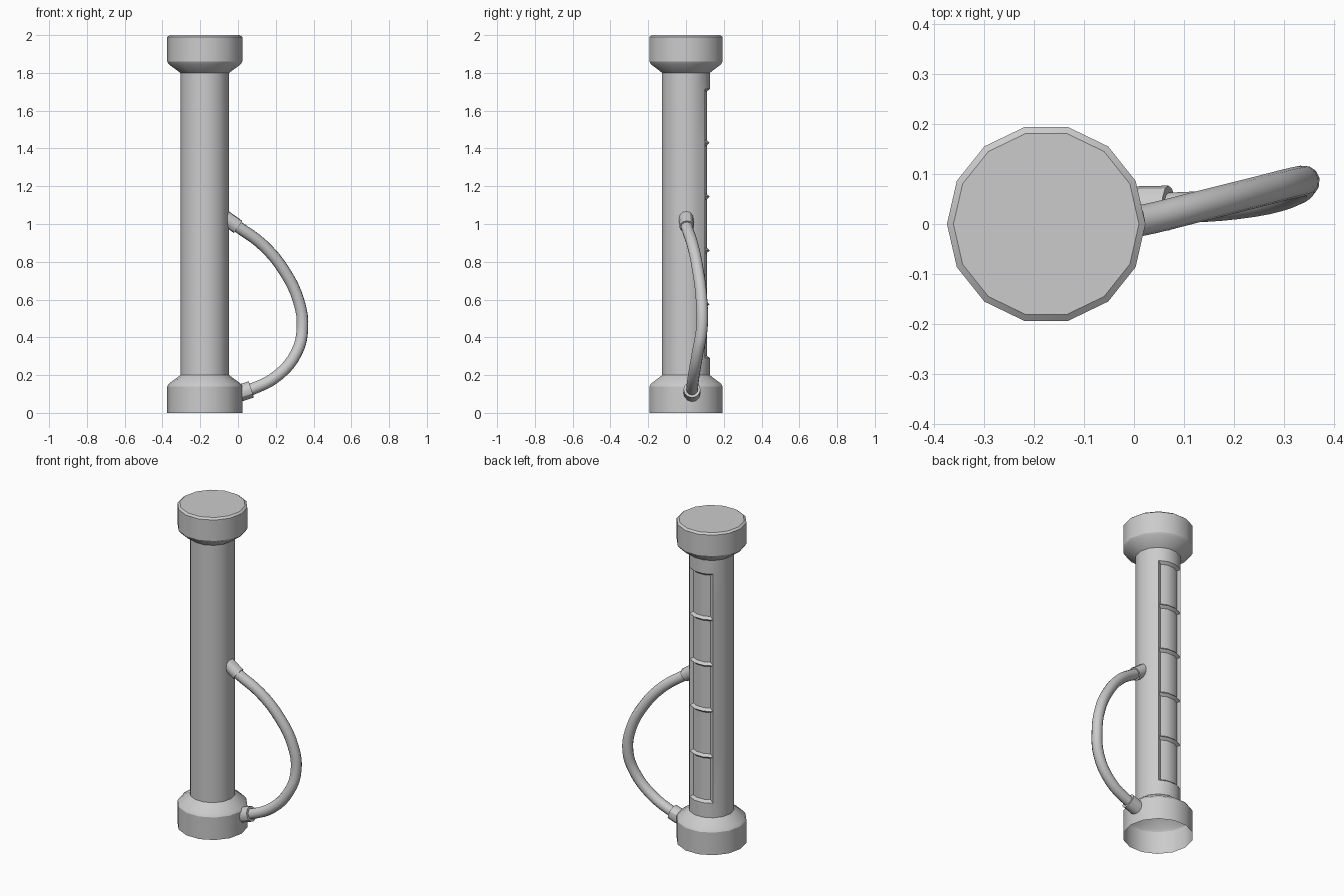
import bpy, bmesh
from math import pi, cos, sin
from mathutils import Vector

if "Cube" in bpy.data.objects:
    bpy.data.objects.remove(bpy.data.objects["Cube"])

CX, SIDES = -0.176, 14


def add_mesh(name, bm):
    bmesh.ops.recalc_face_normals(bm, faces=bm.faces)
    mesh = bpy.data.meshes.new(name)
    bm.to_mesh(mesh)
    bm.free()
    obj = bpy.data.objects.new(name, mesh)
    bpy.context.collection.objects.link(obj)
    bpy.ops.object.select_all(action='DESELECT')
    obj.select_set(True)
    bpy.context.view_layer.objects.active = obj
    bpy.ops.object.shade_smooth_by_angle()
    return obj


# Column with flared base (open underneath) and cap, lathed from one profile
panel_z = [0.29 + 0.285 * i for i in range(6)]
profile = ([(0.199, 0), (0.199, 0.14), (0.19, 0.155), (0.129, 0.2)]
           + [(0.129, z) for z in panel_z]
           + [(0.129, 1.8), (0.19, 1.845), (0.199, 1.86), (0.199, 1.99), (0.186, 2.0)])
bm = bmesh.new()
rings = [[bm.verts.new((CX + r * cos(2 * pi * i / SIDES), r * sin(2 * pi * i / SIDES), z))
          for i in range(SIDES)] for r, z in profile]
panels = [[] for _ in range(5)]
for k in range(len(rings) - 1):
    for i in range(SIDES):
        j = (i + 1) % SIDES
        face = bm.faces.new((rings[k][i], rings[k][j], rings[k + 1][j], rings[k + 1][i]))
        if 4 <= k < 9 and 2 <= i <= 4:
            panels[k - 4].append(face)
bm.faces.new(rings[-1])
bm.normal_update()

# Five recessed panels on the back, three facets wide
for faces in panels:
    bmesh.ops.inset_region(bm, faces=faces, thickness=0.014, use_even_offset=True)
    inner = {v for f in faces for v in f.verts}
    for v in inner:
        radial = Vector((v.co.x - CX, v.co.y, 0)).normalized()
        v.co -= radial * 0.016
add_mesh("column", bm)


# Collars where the hose enters the column and the base
def collar(name, start, end, radius):
    a, b = Vector(start), Vector(end)
    bm = bmesh.new()
    bmesh.ops.create_cone(bm, cap_ends=True, segments=12, radius1=radius,
                          radius2=radius, depth=(b - a).length)
    rot = (b - a).to_track_quat('Z', 'Y').to_matrix().to_4x4()
    bmesh.ops.transform(bm, matrix=rot, verts=bm.verts)
    bmesh.ops.translate(bm, vec=(a + b) / 2, verts=bm.verts)
    return add_mesh(name, bm)


collar("upper_collar", (-0.085, 0, 1.045), (0.0, 0.004, 0.985), 0.039)
collar("lower_collar", (-0.02, 0.03, 0.095), (0.07, 0.032, 0.124), 0.045)

# Hose bowing out to the side
path = [(-0.03, 0, 1.006), (0.0, 0.004, 0.985), (0.13, 0.035, 0.89), (0.246, 0.064, 0.75),
        (0.322, 0.083, 0.59), (0.341, 0.084, 0.448), (0.31, 0.062, 0.32),
        (0.209, 0.041, 0.197), (0.07, 0.032, 0.124), (0.02, 0.031, 0.108)]
curve = bpy.data.curves.new("hose", 'CURVE')
curve.dimensions = '3D'
curve.bevel_depth = 0.031
curve.bevel_resolution = 4
curve.resolution_u = 4
spline = curve.splines.new('BEZIER')
spline.bezier_points.add(len(path) - 1)
for point, co in zip(spline.bezier_points, path):
    point.co = co
    point.handle_left_type = point.handle_right_type = 'AUTO'
spline.use_smooth = True
hose = bpy.data.objects.new("hose", curve)
bpy.context.collection.objects.link(hose)
